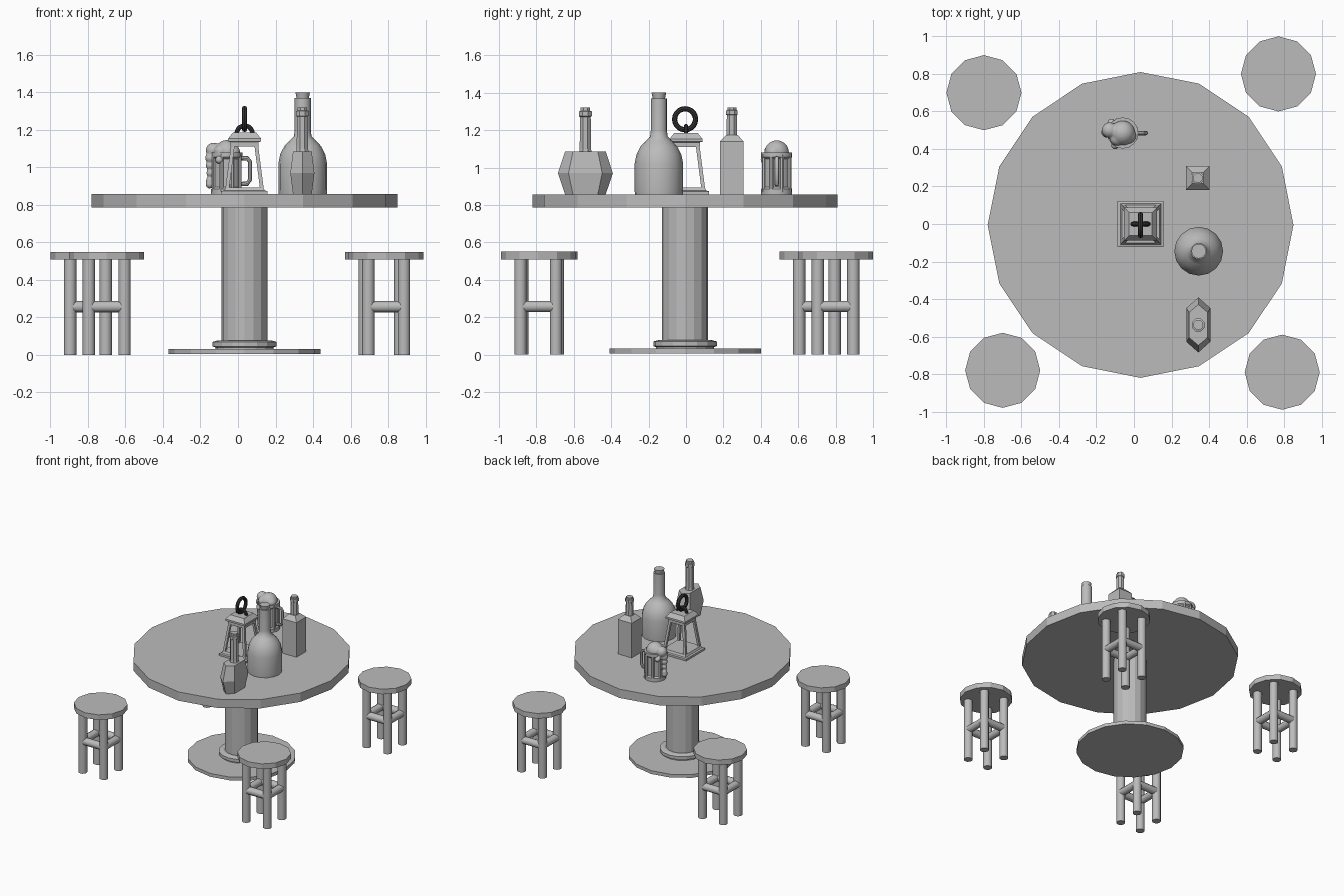
import bpy, bmesh, math
from mathutils import Vector

if "Cube" in bpy.data.objects:
    bpy.data.objects.remove(bpy.data.objects["Cube"])

def material(name, c):
    m = bpy.data.materials.new(name)
    m.diffuse_color = (*c, 1)
    m.use_nodes = True
    m.node_tree.nodes["Principled BSDF"].inputs["Base Color"].default_value = m.diffuse_color
    return m

GREY = material("plain grey", (0.5, 0.5, 0.5))
DARK = material("dark iron", (0.035, 0.035, 0.035))

def make(name, bm, mat=GREY, smooth=None):
    bmesh.ops.recalc_face_normals(bm, faces=bm.faces)
    me = bpy.data.meshes.new(name)
    bm.to_mesh(me)
    bm.free()
    ob = bpy.data.objects.new(name, me)
    bpy.context.collection.objects.link(ob)
    me.materials.append(mat)
    if smooth:
        bpy.ops.object.select_all(action='DESELECT')
        ob.select_set(True)
        bpy.context.view_layer.objects.active = ob
        bpy.ops.object.shade_smooth_by_angle(angle=math.radians(smooth))
    return ob

def loft(bm, rings):
    """Skin a stack of equal-length point rings and cap both ends."""
    vs = [[bm.verts.new(p) for p in r] for r in rings]
    n = len(vs[0])
    for a, b in zip(vs, vs[1:]):
        for i in range(n):
            bm.faces.new((a[i], a[(i + 1) % n], b[(i + 1) % n], b[i]))
    bm.faces.new(vs[0][::-1])
    bm.faces.new(vs[-1])

def turn(bm, x, y, profile, n, rot=0.0):
    """Turned shape from (radius, z) pairs."""
    loft(bm, [[(x + r * math.cos(rot + math.tau * i / n),
                y + r * math.sin(rot + math.tau * i / n), z) for i in range(n)]
              for r, z in profile])

def square(bm, x, y, profile):
    """Square stack from (half width, z) pairs."""
    turn(bm, x, y, [(h * math.sqrt(2), z) for h, z in profile], 4, math.pi / 4)

def rod(bm, a, b, r, n=8):
    a, b = Vector(a), Vector(b)
    d = (b - a).normalized()
    u = d.orthogonal().normalized()
    w = d.cross(u)
    loft(bm, [[p + r * (u * math.cos(t) + w * math.sin(t))
               for t in (math.tau * (i + .5) / n for i in range(n))] for p in (a, b)])

def sweep(bm, path, r, n=8, side=Vector((0, 1, 0)), closed=False):
    """Tube along a planar path; side is the plane normal."""
    path = [Vector(p) for p in path]
    m, rings = len(path), []
    for i, p in enumerate(path):
        q0 = path[(i - 1) % m] if closed else path[max(i - 1, 0)]
        q1 = path[(i + 1) % m] if closed else path[min(i + 1, m - 1)]
        out = (q1 - q0).normalized().cross(side)
        rings.append([p + r * (out * math.cos(t) + side * math.sin(t))
                      for t in (math.tau * k / n for k in range(n))])
    if not closed:
        return loft(bm, rings)
    vs = [[bm.verts.new(p) for p in r_] for r_ in rings]
    for i in range(m):
        a, b = vs[i], vs[(i + 1) % m]
        for k in range(n):
            bm.faces.new((a[k], a[(k + 1) % n], b[(k + 1) % n], b[k]))

CX, CY, T = 0.035, -0.005, 0.857

# Table
bm = bmesh.new(); turn(bm, CX, CY, [(0.815, 0.785), (0.815, T)], 16); make("table_top", bm)
bm = bmesh.new(); turn(bm, CX, CY, [(0.123, 0.02), (0.123, 0.79)], 16); make("table_column", bm)
bm = bmesh.new()
turn(bm, CX, CY, [(0.155, 0.02), (0.155, 0.04), (0.17, 0.045), (0.17, 0.07), (0.14, 0.078)], 16)
make("column_collar", bm)
bm = bmesh.new(); turn(bm, CX, CY, [(0.405, 0.005), (0.405, 0.032)], 16); make("table_foot", bm)

# Stools
for k, (x, y) in enumerate([(-0.8, 0.7), (0.77, 0.8), (-0.7, -0.78), (0.79, -0.79)]):
    bm = bmesh.new(); turn(bm, x, y, [(0.2, 0.508), (0.2, 0.55)], 12); make(f"stool_seat_{k}", bm)
    d = 0.095
    corners = [(x + sx * d, y + sy * d) for sx, sy in ((-1, -1), (1, -1), (1, 1), (-1, 1))]
    bm = bmesh.new()
    for i, c in enumerate(corners):
        e = corners[(i + 1) % 4]
        rod(bm, (*c, 0), (*c, 0.515), 0.033, 12)
        rod(bm, (*c, 0.257), (*e, 0.257), 0.03, 10)
    make(f"stool_legs_{k}", bm, smooth=40)

# Large round bottle and cork
bm = bmesh.new()
turn(bm, 0.345, -0.145, [(0.128, T), (0.13, 0.88), (0.13, 1.02), (0.12, 1.07), (0.098, 1.113),
                         (0.07, 1.142), (0.047, 1.165), (0.043, 1.2), (0.043, 1.37)], 16)
make("round_bottle", bm, smooth=40)
bm = bmesh.new(); turn(bm, 0.345, -0.145, [(0.031, 1.36), (0.039, 1.4)], 12)
make("round_bottle_cork", bm, smooth=40)

# Square bottle
bm = bmesh.new()
square(bm, 0.34, 0.245, [(0.063, T), (0.063, 1.14), (0.03, 1.175)])
turn(bm, 0.34, 0.245, [(0.031, 1.165), (0.029, 1.28), (0.034, 1.283), (0.034, 1.305),
                       (0.026, 1.307), (0.026, 1.32)], 8, math.pi / 8)
make("square_bottle", bm)

# Faceted flask: stretched hexagon, widest at the middle
fx, fy = 0.343, -0.538
hexa = [(0, -0.147), (0.064, -0.09), (0.064, 0.09), (0, 0.147), (-0.064, 0.09), (-0.064, -0.09)]
bm = bmesh.new()
loft(bm, [[(fx + px * sx, fy + py * sy, z) for px, py in hexa]
          for sx, sy, z in ((.78, .74, T), (1, 1, 0.97), (.78, .74, 1.085))])
turn(bm, fx, fy, [(0.036, 1.08), (0.033, 1.1), (0.031, 1.27), (0.037, 1.275), (0.037, 1.3),
                  (0.028, 1.303), (0.028, 1.32)], 8, math.pi / 8)
make("faceted_flask", bm)

# Mug with ribs, rims and handle
mx, my = -0.06, 0.485
bm = bmesh.new()
turn(bm, mx, my, [(0.083, T), (0.083, 0.885), (0.073, 0.895), (0.073, 1.045),
                  (0.083, 1.055), (0.083, 1.08)], 16)
for i in range(8):
    a = math.tau * (i + .5) / 8
    c, s = math.cos(a) * 0.073, math.sin(a) * 0.073
    rod(bm, (mx + c, my + s, 0.87), (mx + c, my + s, 1.07), 0.012, 6)
make("mug", bm, smooth=40)
bm = bmesh.new()
sweep(bm, [(mx + 0.06, my, 1.05), (mx + 0.11, my, 1.048), (mx + 0.124, my, 1.03),
           (mx + 0.124, my, 0.935), (mx + 0.11, my, 0.913), (mx + 0.06, my, 0.91)], 0.012)
make("mug_handle", bm, smooth=40)

# Foam: fused blobs with drips down the left side
bm = bmesh.new()
blobs = [(-0.06, 0.485, 1.08, .066), (-0.13, 0.5, 1.09, .042), (-0.07, 0.5, 1.09, .045),
         (-0.03, 0.47, 1.08, .042), (-0.09, 0.455, 1.085, .038), (-0.145, 0.49, 1.05, .03),
         (-0.148, 0.49, 1.01, .024), (-0.148, 0.49, 0.97, .021), (-0.15, 0.492, 0.93, .021),
         (-0.15, 0.492, 0.91, .023), (-0.12, 0.54, 1.04, .022), (-0.1, 0.42, 1.04, .022)]
for x, y, z, r in blobs:
    res = bmesh.ops.create_icosphere(bm, subdivisions=3, radius=r)
    bmesh.ops.translate(bm, verts=res["verts"], vec=(x, y, z))
foam = make("mug_foam", bm)
mod = foam.modifiers.new("fuse", 'REMESH')
mod.mode, mod.voxel_size, mod.use_smooth_shade = 'VOXEL', 0.006, True
mod = foam.modifiers.new("soften", 'SMOOTH')
mod.iterations = 4

# Lantern frame
lx, ly = 0.035, 0.0
bm = bmesh.new()
square(bm, lx, ly, [(0.122, T), (0.122, 0.873), (0.108, 0.877), (0.1, 0.893)])
square(bm, lx, ly, [(0.075, 1.11), (0.075, 1.135), (0.088, 1.138), (0.088, 1.153), (0.062, 1.185)])
for sx in (-1, 1):
    for sy in (-1, 1):
        loft(bm, [[(lx + sx * h + px, ly + sy * h + py, z) for px, py in
                   ((-.01, -.01), (.01, -.01), (.01, .01), (-.01, .01))]
                  for h, z in ((0.093, 0.88), (0.062, 1.12))])
make("lantern_frame", bm)

# Lantern hanger arch and ring
bm = bmesh.new()
sweep(bm, [(lx - 0.042 * math.cos(math.pi * i / 10), ly, 1.18 + 0.042 * math.sin(math.pi * i / 10))
           for i in range(11)], 0.012)
make("lantern_arch", bm, DARK, 40)
bm = bmesh.new()
sweep(bm, [(lx, ly - 0.005 + 0.056 * math.cos(math.tau * i / 20),
            1.258 + 0.056 * math.sin(math.tau * i / 20)) for i in range(20)],
      0.014, side=Vector((1, 0, 0)), closed=True)
make("lantern_ring", bm, DARK, 40)
